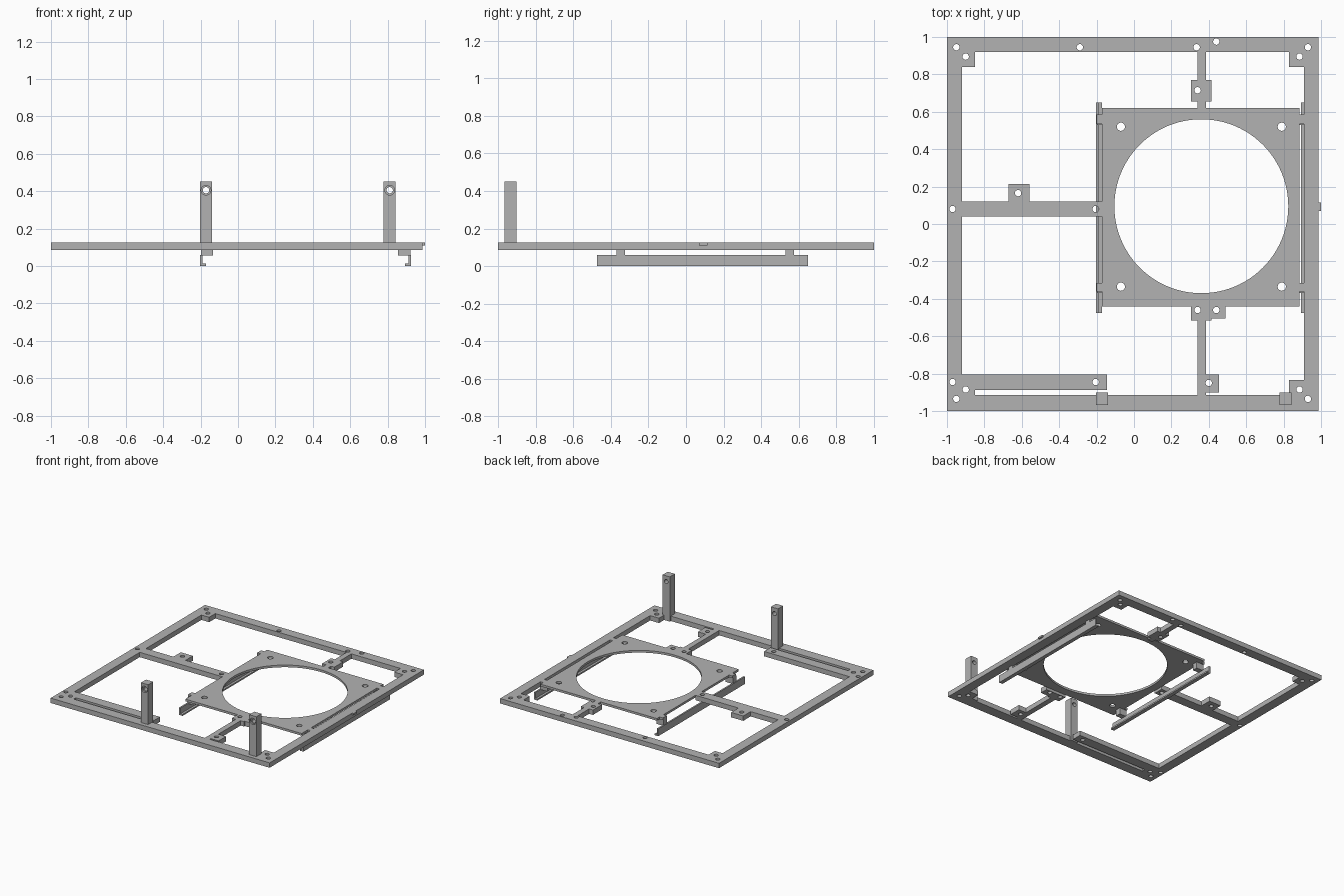
import bpy, bmesh, math

cube = bpy.data.objects.get("Cube")
if cube:
    bpy.data.objects.remove(cube, do_unlink=True)

grey = bpy.data.materials.new("satin_grey")
grey.use_nodes = True
grey.diffuse_color = (0.45, 0.45, 0.45, 1)
grey.node_tree.nodes["Principled BSDF"].inputs["Base Color"].default_value = (0.45, 0.45, 0.45, 1)

BOTTOM, TOP = 0.085, 0.125
PLATE_BOTTOM = 0.107
SCREW = 0.017


def rect(x0, x1, y0, y1):
    return [(x0, y0), (x1, y0), (x1, y1), (x0, y1)]


def circle(x, y, r, n=24):
    return [(x + r * math.cos(i * math.tau / n), y + r * math.sin(i * math.tau / n))
            for i in range(n)]


def sheet(name, loops, low, high, upright=False):
    """Extrude an outline with holes; upright sheets lie in XZ and run along y."""
    curve = bpy.data.curves.new(name, "CURVE")
    curve.dimensions = "2D"
    curve.fill_mode = "BOTH"
    curve.extrude = (high - low) / 2
    for loop in loops:
        spline = curve.splines.new("POLY")
        spline.points.add(len(loop) - 1)
        for point, (x, y) in zip(spline.points, loop):
            point.co = (x, y, 0, 1)
        spline.use_cyclic_u = True
    temp = bpy.data.objects.new(name + "_outline", curve)
    bpy.context.collection.objects.link(temp)
    graph = bpy.context.evaluated_depsgraph_get()
    mesh = bpy.data.meshes.new_from_object(temp.evaluated_get(graph))
    bpy.data.objects.remove(temp, do_unlink=True)
    bpy.data.curves.remove(curve)

    bm = bmesh.new()
    bm.from_mesh(mesh)
    bmesh.ops.remove_doubles(bm, verts=bm.verts, dist=0.0001)
    middle = (low + high) / 2
    for v in bm.verts:
        x, y, z = v.co
        v.co = (x, middle - z, y) if upright else (x, y, z + middle)
    bmesh.ops.recalc_face_normals(bm, faces=bm.faces)
    bm.to_mesh(mesh)
    bm.free()
    mesh.name = name
    mesh.materials.clear()
    mesh.materials.append(grey)
    for poly in mesh.polygons:
        poly.material_index = 0
    obj = bpy.data.objects.new(name, mesh)
    bpy.context.collection.objects.link(obj)
    bpy.ops.object.select_all(action="DESELECT")
    obj.select_set(True)
    bpy.context.view_layer.objects.active = obj
    bpy.ops.object.shade_smooth_by_angle(angle=math.radians(30))
    return obj


def screws(*centres):
    return [circle(x, y, SCREW) for x, y in centres]


# Outer frame with corner gussets and the front left side bar
window = [(-0.85, 0.92), (0.83, 0.92), (0.83, 0.84), (0.91, 0.84),
          (0.91, -0.835), (0.83, -0.835), (0.83, -0.915), (-0.85, -0.915),
          (-0.85, -0.887), (-0.145, -0.887), (-0.145, -0.805),
          (-0.92, -0.805), (-0.92, 0.84), (-0.85, 0.84)]
frame_holes = screws((-0.95, 0.945), (-0.9, 0.895), (-0.29, 0.945), (0.335, 0.945),
                     (0.44, 0.975), (0.93, 0.945), (0.885, 0.895), (-0.97, 0.08),
                     (-0.97, -0.845), (-0.205, -0.845), (-0.9, -0.885),
                     (-0.95, -0.935), (0.885, -0.885), (0.93, -0.935))
sheet("outer_frame", [rect(-1, 0.987, -1, 1), window] + frame_holes, BOTTOM, TOP)
sheet("edge_nub", [rect(0.987, 1, 0.07, 0.115)], 0.11, TOP)

# Arms that join the frame to the centre plate
sheet("side_arm", [[(-0.92, 0.04), (-0.17, 0.04), (-0.17, 0.12), (-0.56, 0.12),
                    (-0.56, 0.215), (-0.67, 0.215), (-0.67, 0.12), (-0.92, 0.12)]]
      + screws((-0.62, 0.165), (-0.205, 0.08)), BOTTOM, TOP)
sheet("back_arm", [[(0.34, 0.92), (0.34, 0.77), (0.305, 0.77), (0.305, 0.655),
                    (0.34, 0.655), (0.34, 0.62), (0.385, 0.62), (0.385, 0.655),
                    (0.415, 0.655), (0.415, 0.77), (0.385, 0.77), (0.385, 0.92)]]
      + screws((0.34, 0.715)), BOTTOM, TOP)
sheet("front_arm", [[(0.305, -0.44), (0.49, -0.44), (0.49, -0.505), (0.415, -0.505),
                     (0.415, -0.515), (0.385, -0.515), (0.385, -0.805), (0.455, -0.805),
                     (0.455, -0.9), (0.385, -0.9), (0.385, -0.915), (0.34, -0.915),
                     (0.34, -0.515), (0.305, -0.515)]]
      + screws((0.34, -0.46), (0.44, -0.46), (0.4, -0.85)), BOTTOM, TOP)

# Thin centre plate with a large round opening and side tabs
TABS = [(-0.36, -0.315), (0.535, 0.585)]
left_edge, right_edge = [], []
for low, high in TABS:
    left_edge += [(-0.17, low), (-0.2, low), (-0.2, high), (-0.17, high)]
    right_edge += [(0.885, low), (0.91, low), (0.91, high), (0.885, high)]
outline = ([(-0.17, -0.44), (0.885, -0.44)] + right_edge
           + [(0.885, 0.62), (-0.17, 0.62)] + left_edge[::-1])
corner_holes = [circle(x, y, 0.022) for x in (-0.07, 0.79) for y in (-0.335, 0.52)]
sheet("centre_plate", [outline, circle(0.36, 0.095, 0.465, 96)] + corner_holes,
      PLATE_BOTTOM, TOP)

# Hanging rails, each an angle section with two hangers
for side, edge, inward in (("right", -0.203, 1), ("left", 0.925, -1)):
    web, foot, block = (edge + inward * d for d in (0.013, 0.032, 0.07))
    sheet(side + "_rail", [[(edge, 0.06), (edge, 0), (foot, 0), (foot, 0.012),
                            (web, 0.012), (web, 0.06)]], -0.475, 0.65, upright=True)
    for place, low in (("front", -0.37), ("back", 0.53)):
        sheet(f"{side}_{place}_hanger",
              [rect(*sorted((edge + inward * 0.004, block)), low, low + 0.045)],
              0.055, PLATE_BOTTOM)

# Upright posts with a counterbored hole facing the front
for side, x in (("right", -0.203), ("left", 0.779)):
    body = rect(x, x + 0.064, BOTTOM, 0.452)
    for part, radius, near, far in (("front", 0.026, -0.967, -0.952),
                                    ("body", 0.017, -0.952, -0.902)):
        sheet(f"{side}_post_{part}", [body, circle(x + 0.032, 0.405, radius)],
              near, far, upright=True)
